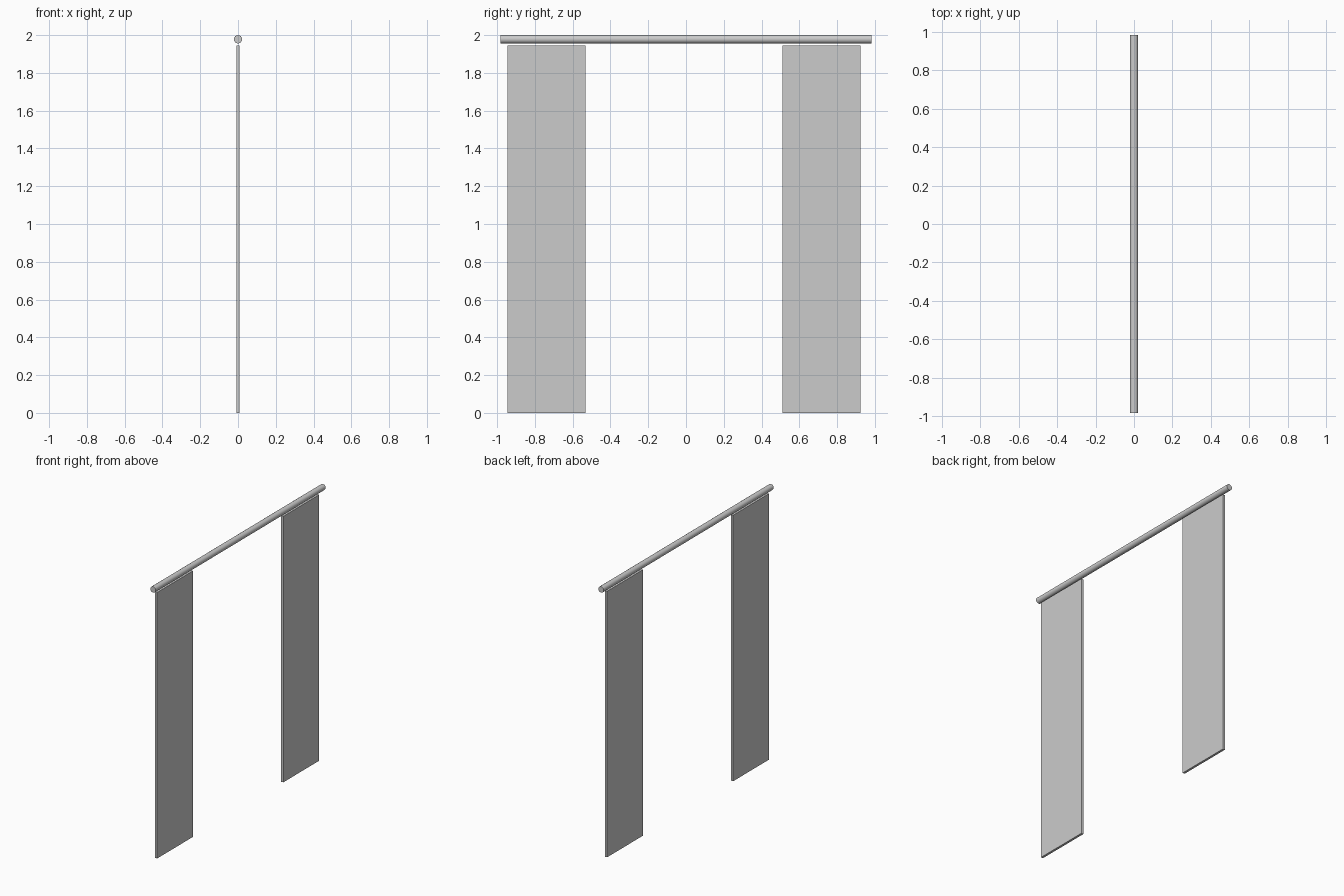
import bpy
import math

if "Cube" in bpy.data.objects:
    bpy.data.objects.remove(bpy.data.objects["Cube"])

ROD_RADIUS = 0.022
PANEL_TOP = 1.945
PANEL_THICKNESS = 0.017


def add_panel(name, y0, y1):
    """Thin flat curtain panel spanning y0..y1, standing on the floor."""
    bpy.ops.mesh.primitive_cube_add(size=1, location=(0, (y0 + y1) / 2, PANEL_TOP / 2))
    panel = bpy.context.object
    panel.name = name
    panel.scale = (PANEL_THICKNESS, y1 - y0, PANEL_TOP)
    bpy.ops.object.transform_apply(location=False, rotation=False, scale=True)


# Horizontal curtain rod running along y
bpy.ops.mesh.primitive_cylinder_add(
    vertices=16, radius=ROD_RADIUS, depth=1.964,
    location=(0, 0, 2 - ROD_RADIUS), rotation=(math.pi / 2, 0, 0))
bpy.context.object.name = "curtain_rod"
bpy.ops.object.shade_smooth_by_angle(angle=math.radians(35))

# Two hanging panels, slightly off centre below the rod
add_panel("curtain_panel_left", -0.946, -0.532)
add_panel("curtain_panel_right", 0.511, 0.924)
